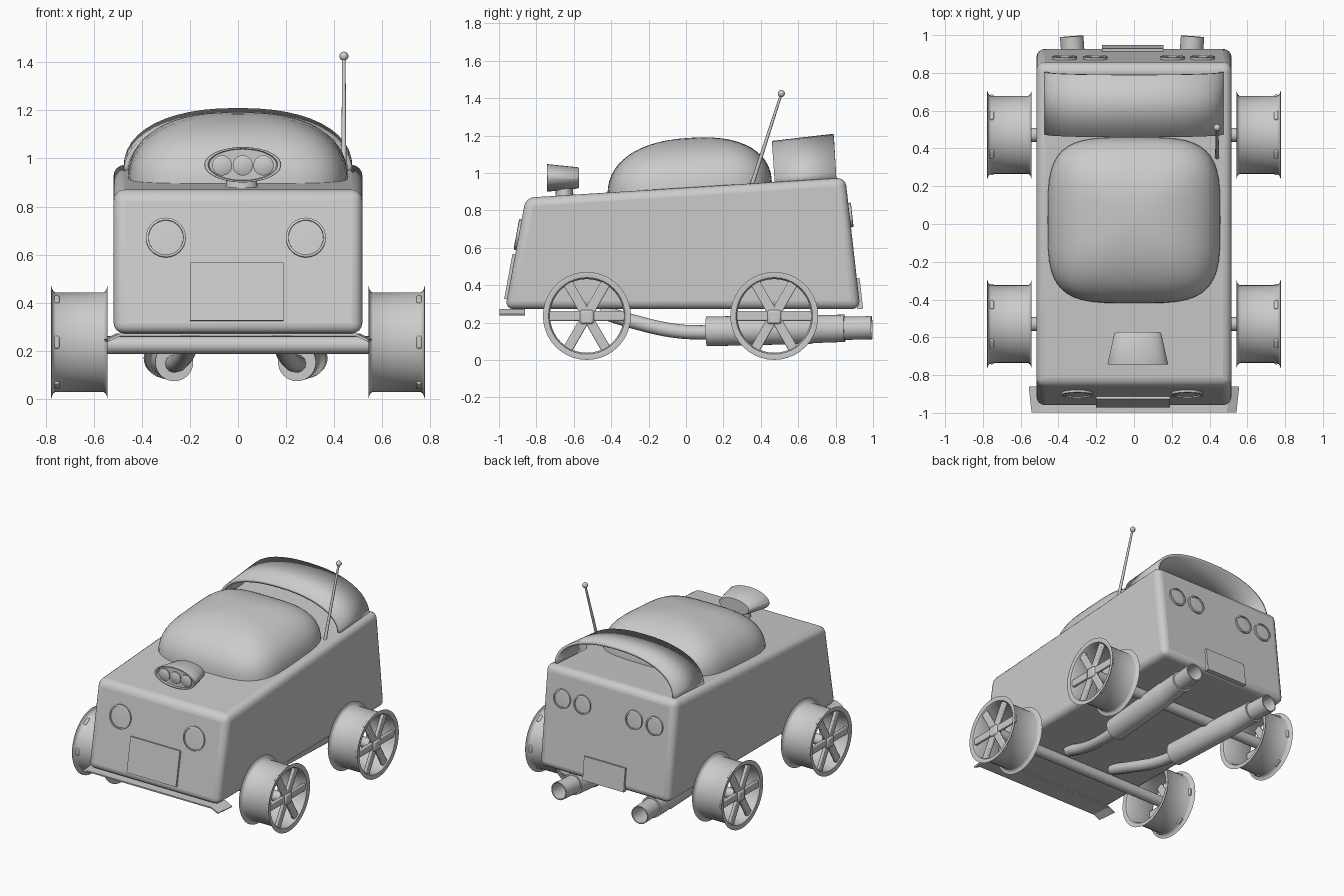
import bpy, bmesh, math
from mathutils import Vector, Matrix

if "Cube" in bpy.data.objects:
    bpy.data.objects.remove(bpy.data.objects["Cube"])


def finish(name, bm, bevel=0, segs=3, solid=0, smooth=True):
    bmesh.ops.remove_doubles(bm, verts=bm.verts, dist=1e-5)
    bmesh.ops.recalc_face_normals(bm, faces=bm.faces)
    me = bpy.data.meshes.new(name)
    bm.to_mesh(me)
    bm.free()
    ob = bpy.data.objects.new(name, me)
    bpy.context.collection.objects.link(ob)
    if solid:
        m = ob.modifiers.new("Solid", 'SOLIDIFY')
        m.thickness, m.offset = solid, 0
    if bevel:
        m = ob.modifiers.new("Bevel", 'BEVEL')
        m.width, m.segments = bevel, segs
    if smooth:
        bpy.ops.object.select_all(action='DESELECT')
        ob.select_set(True)
        bpy.context.view_layer.objects.active = ob
        bpy.ops.object.shade_smooth_by_angle(angle=math.radians(35))
    return ob


def aim(loc, direction):
    # local z along direction, local y towards world up
    return Matrix.Translation(loc) @ Vector(direction).to_track_quat('Z', 'Y').to_matrix().to_4x4()


def grid(bm, rows, wrap=False):
    vs = [[bm.verts.new(p) for p in r] for r in rows]
    for a, b in zip(vs, vs[1:]):
        n = len(a)
        for i in range(n if wrap else n - 1):
            j = (i + 1) % n
            bm.faces.new((a[i], a[j], b[j], b[i]))


def lathe(name, prof, loc, direction, n=32, sy=1):
    bm = bmesh.new()
    grid(bm, [[(max(r, 1e-7) * math.cos(i * math.tau / n), sy * max(r, 1e-7) * math.sin(i * math.tau / n), z)
               for i in range(n)] for r, z in prof], True)
    bm.transform(aim(loc, direction))
    return finish(name, bm)


def box(name, size, mat, bevel=0):
    bm = bmesh.new()
    bmesh.ops.create_cube(bm, size=1, matrix=mat @ Matrix.Diagonal((*size, 1)))
    return finish(name, bm, bevel, 2)


def spow(v, e):
    return math.copysign(abs(v) ** e, v)


def deck(y):  # height of the sloping body top
    return 0.922 + 0.063 * y


# body: wedge profile extruded across
bm = bmesh.new()
side = [(-0.967, 0.272), (-0.857, 0.868), (0.852, 0.976), (0.932, 0.272)]
grid(bm, [[(x, y, z) for y, z in side] for x in (-0.517, 0.517)], True)
bmesh.ops.holes_fill(bm, edges=bm.edges)
finish("body", bm, 0.045, 4)

# canopy dome
bm = bmesh.new()
rows = []
for k in range(15):
    t = math.pi / 2 * k / 14
    r, h = max(math.cos(t), 0) ** (2 / 2.35), math.sin(t) ** (2 / 2.35)
    row = []
    for i in range(48):
        a = math.tau * i / 48
        y = 0.02 + 0.44 * r * spow(math.sin(a), 0.52)
        row.append((0.458 * r * spow(math.cos(a), 0.52), y, deck(y) - 0.02 + 0.285 * h))
    rows.append(row)
grid(bm, rows, True)
finish("canopy", bm)

# rear arched spoiler
bm = bmesh.new()
rows = []
for y, height in ((0.475, 0.225), (0.805, 0.242)):
    row = []
    for i in range(25):
        a = math.pi * i / 24
        h = spow(math.sin(a), 0.88)
        row.append((0.466 * spow(math.cos(a), 0.88), y - 0.015 * h, deck(y) - 0.015 + height * h))
    rows.append(row)
grid(bm, rows)
finish("rear_spoiler", bm, solid=0.02)

# roof lamp pod with three lamps
lathe("lamp_pod", [(0, 0), (0.115, 0), (0.124, 0.008), (0.16, 0.168), (0.158, 0.172), (0.145, 0.172),
                   (0.14, 0.158), (0, 0.158)], (0.02, -0.572, 0.974), (0, -1, 0), 40, 0.46)
lathe("lamp_pod_neck", [(0, 0), (0.068, 0), (0.062, 0.06), (0, 0.06)], (0.015, -0.65, 0.865), (0, 0, 1), 24, 0.72)
for i in (-1, 0, 1):
    lathe("pod_lamp", [(0.042, 0), (0.042, 0.008), (0.036, 0.012), (0, 0.014)],
          (0.02 + 0.086 * i, -0.73, 0.971), (0, -1, 0), 24)

# lights and plates on the leaning end faces
FRONT, REAR = Vector((0, -0.596, 0.11)), Vector((0, 0.704, 0.08))


def front_y(z):
    return -0.967 + 0.11 * (z - 0.272) / 0.596


def rear_y(z):
    return 0.932 - 0.08 * (z - 0.272) / 0.704


def light(name, r, loc, direction):
    lathe(name, [(r, -0.01), (r, 0.012), (r - 0.01, 0.014), (r - 0.011, 0.007), (0, 0.01)], loc, direction)


for x in (-0.3, 0.282):
    light("headlight", 0.083, (x, front_y(0.67), 0.67), FRONT)
for x in (-0.367, -0.205, 0.203, 0.363):
    light("tail_light", 0.066, (x, rear_y(0.775), 0.775), REAR)
box("front_plate", (0.39, 0.245, 0.03), aim((-0.005, front_y(0.445), 0.445), FRONT))
box("rear_plate", (0.325, 0.165, 0.03), aim((-0.007, rear_y(0.355), 0.355), REAR))

# front splitter with drooped ends
bm = bmesh.new()
grid(bm, [[(-w, y, 0.243), (-w + 0.05, y, 0.268), (w - 0.05, y, 0.268), (w, y, 0.243)]
          for y, w in ((-0.998, 0.54), (-0.86, 0.555))])
finish("front_splitter", bm, solid=0.01, smooth=False)

# antenna
foot, tip = Vector((0.44, 0.35, 0.93)), Vector((0.44, 0.51, 1.425))
length = (tip - foot).length
lathe("antenna", [(0, 0), (0.011, 0), (0.007, length), (0, length)], foot, tip - foot, 12)
bm = bmesh.new()
bmesh.ops.create_uvsphere(bm, u_segments=16, v_segments=10, radius=0.019, matrix=Matrix.Translation(tip))
finish("antenna_ball", bm)

# wheels and axles
WZ = 0.236
rim = [(0.235, 0.0), (0.222, 0.003), (0.212, 0.008), (0.206, 0.018), (0.206, 0.214), (0.212, 0.224),
       (0.222, 0.23), (0.235, 0.233), (0.232, 0.234), (0.205, 0.229), (0.197, 0.214), (0.197, 0.018),
       (0.205, 0.004), (0.235, 0.0)]
for y in (-0.53, 0.472):
    lathe("axle", [(0, 0), (0.037, 0), (0.037, 1.48), (0, 1.48)], (-0.74, y, 0.224), (1, 0, 0), 20)
    for s in (-1, 1):
        lathe("wheel_rim", rim, (s * 0.543, y, WZ), (s, 0, 0), 40)
        hub = Matrix.Translation((s * 0.75, y, WZ - 0.006))
        box("wheel_hub", (0.05, 0.075, 0.075), hub, 0.012)
        for k in range(3):
            spin = Matrix.Translation((s * 0.753, y, WZ)) @ Matrix.Rotation(k * math.pi / 3, 4, 'X')
            box("wheel_spoke", (0.022, 0.425, 0.052), spin, 0.006)

# exhausts: muffler, open tail pipe and curved feed pipe
for s in (-1, 1):
    start = Vector((s * 0.255 - 0.01, 0.11, 0.153))
    end = Vector((s * 0.32 - 0.01, 0.993, 0.173))
    lathe("exhaust_muffler", [(0, 0), (0.079, 0), (0.079, 0.56), (0.075, 0.57), (0.073, 0.74), (0.062, 0.74),
                              (0.062, 0.886), (0.055, 0.886), (0.052, 0.7), (0, 0.7)], start, end - start)
    cu = bpy.data.curves.new("exhaust_feed_pipe", 'CURVE')
    cu.dimensions = '3D'
    cu.bevel_depth, cu.bevel_resolution, cu.use_fill_caps = 0.038, 4, True
    sp = cu.splines.new('BEZIER')
    path = [(0.19, -0.46, 0.262), (0.2, -0.28, 0.205), (0.235, -0.05, 0.155), (0.257, 0.13, 0.147)]
    sp.bezier_points.add(len(path) - 1)
    for p, (x, y, z) in zip(sp.bezier_points, path):
        p.co = (s * x - 0.01, y, z)
        p.handle_left_type = p.handle_right_type = 'AUTO'
    bpy.context.collection.objects.link(bpy.data.objects.new("exhaust_feed_pipe", cu))
